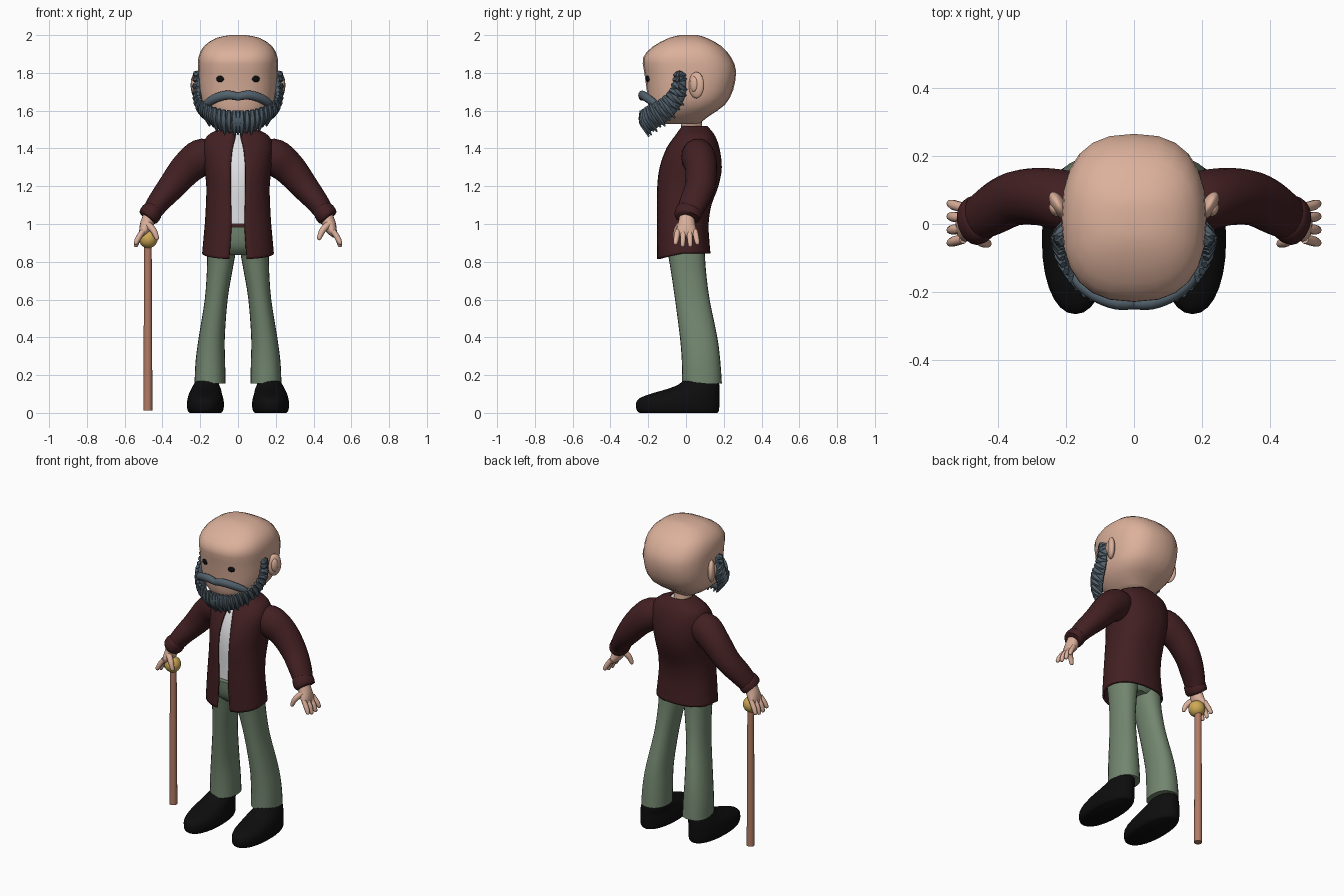
import bpy, bmesh, math
from mathutils import Vector, Matrix

if "Cube" in bpy.data.objects:
    bpy.data.objects.remove(bpy.data.objects["Cube"])


def material(name, r, g, b):
    m = bpy.data.materials.new(name)
    m.diffuse_color = (r, g, b, 1)
    m.use_nodes = True
    m.node_tree.nodes["Principled BSDF"].inputs["Base Color"].default_value = m.diffuse_color
    return m


SKIN = material("skin", 0.72, 0.44, 0.33)
WINE = material("wine_cloth", 0.055, 0.014, 0.016)
GREEN = material("green_cloth", 0.17, 0.24, 0.16)
WHITE = material("white_cloth", 0.75, 0.75, 0.77)
BLACK = material("black", 0.004, 0.004, 0.004)
BEARD = material("blue_grey_hair", 0.085, 0.12, 0.15)
WOOD = material("wood", 0.45, 0.20, 0.13)
GOLD = material("gold", 0.62, 0.40, 0.09)


def finish(name, bm, mat, mirror=False, recalc=True):
    if recalc:
        bmesh.ops.recalc_face_normals(bm, faces=bm.faces)
    me = bpy.data.meshes.new(name)
    bm.to_mesh(me)
    bm.free()
    me.materials.append(mat)
    ob = bpy.data.objects.new(name, me)
    bpy.context.collection.objects.link(ob)
    for p in me.polygons:
        p.use_smooth = True
    bpy.ops.object.select_all(action='DESELECT')
    bpy.context.view_layer.objects.active = ob
    ob.select_set(True)
    bpy.ops.object.shade_smooth_by_angle(angle=math.radians(50))
    if mirror:
        ob.modifiers.new("mirror", 'MIRROR').use_mirror_merge = False
    return ob


def smooth(rows, k=3):
    """Catmull-Rom interpolation of rows of numbers."""
    out = []
    for i in range(len(rows) - 1):
        a, b, c, d = rows[max(i - 1, 0)], rows[i], rows[i + 1], rows[min(i + 2, len(rows) - 1)]
        for s in range(k):
            t = s / k
            out.append([0.5 * (2 * q + (r - p) * t + (2 * p - 5 * q + 4 * r - u) * t * t
                               + (3 * q - p - 3 * r + u) * t ** 3) for p, q, r, u in zip(a, b, c, d)])
    return out + [list(rows[-1])]


def skin(bm, rings, closed=True):
    vs = [[bm.verts.new(p) for p in ring] for ring in rings]
    n = len(vs[0])
    for a, b in zip(vs, vs[1:]):
        for j in range(n if closed else n - 1):
            k = (j + 1) % n
            bm.faces.new((a[j], a[k], b[k], b[j]))
    if closed:
        bm.faces.new(vs[0][::-1])
        bm.faces.new(vs[-1])


def loft(name, rows, mat, n=24, p=2.0, mirror=False, gaps=False, dip=0.0, k=3):
    """Stack of upright superellipse rings: (z, x0, x1, y0, y1[, front gap])."""
    rings = []
    for row in smooth(sorted(rows), k):
        z, x0, x1, y0, y1 = row[:5]
        hx, hy, cx, cy = (x1 - x0) / 2, (y1 - y0) / 2, (x0 + x1) / 2, (y0 + y1) / 2
        start = math.asin((max(row[5], 0.002) / hx) ** (p / 2)) if gaps else 0
        ring = []
        for j in range(n):
            t = -math.pi / 2 + start + (2 * math.pi - 2 * start) * j / (n - 1 if gaps else n)
            c, s = math.cos(t), math.sin(t)
            low = dip * max(0, -s) * max(0, (0.95 - z) / 0.1)
            ring.append((cx + hx * math.copysign(abs(c) ** (2 / p), c),
                         cy + hy * math.copysign(abs(s) ** (2 / p), s), z - low))
        rings.append(ring)
    bm = bmesh.new()
    skin(bm, rings, not gaps)
    return finish(name, bm, mat, mirror, recalc=not gaps)


def tube(bm, pts, n=12, k=3, rounded=True):
    """Sweep along (x, y, z, radius, radius towards y)."""
    rows = smooth(pts, k)
    if rounded:
        e, r = rows[-1], min(rows[-1][3:])
        d = (Vector(e[:3]) - Vector(rows[-2][:3])).normalized()
        for f, g in ((0.55, 0.8), (0.85, 0.45)):
            rows.append([*(Vector(e[:3]) + d * r * f), e[3] * g, e[4] * g])
    c = [Vector(r[:3]) for r in rows]
    rings = []
    for i, r in enumerate(rows):
        t = (c[min(i + 1, len(c) - 1)] - c[max(i - 1, 0)]).normalized()
        u = t.cross(Vector((0, 1, 0))).normalized()
        w = u.cross(t)
        rings.append([c[i] + u * r[3] * math.cos(a) + w * r[4] * math.sin(a)
                      for a in (2 * math.pi * j / n for j in range(n))])
    skin(bm, rings)


def ball(name, loc, size, mat, mirror=False, turn=0):
    bm = bmesh.new()
    m = Matrix.Translation(loc) @ Matrix.Rotation(turn, 4, 'Z') @ Matrix.Diagonal((*size, 1))
    bmesh.ops.create_uvsphere(bm, u_segments=20, v_segments=12, radius=1, matrix=m)
    return finish(name, bm, mat, mirror)


# Head, neck, ears, eyes
loft("head", [(2.0, -.04, .04, -.03, .06), (1.985, -.115, .115, -.09, .11), (1.94, -.182, .182, -.175, .19),
              (1.88, -.21, .21, -.228, .24), (1.81, -.212, .212, -.222, .265), (1.71, -.208, .208, -.208, .25),
              (1.63, -.19, .19, -.2, .205), (1.57, -.14, .14, -.185, .12), (1.53, -.08, .08, -.15, .07)],
     SKIN, p=2.5, k=2)
loft("neck", [(1.42, -.055, .055, -.02, .09), (1.6, -.05, .05, -.03, .08)], SKIN)
ball("ears", (.222, .055, 1.735), (.022, .045, .07), SKIN, True, -0.5)
ball("ear_hollows", (.234, .042, 1.74), (.014, .022, .04), SKIN, True, -0.5)
ball("eyes", (.095, -.203, 1.768), (.021, .009, .017), BLACK, True, 0.25)

# Beard: backing band with overlapping locks, plus moustache
stations = [(.208, -.06, 1.785, .205, .0, 1.80), (.212, -.085, 1.71, .21, .0, 1.68),
            (.2, -.14, 1.66, .187, -.06, 1.575), (.145, -.205, 1.625, .13, -.135, 1.515),
            (.075, -.228, 1.605, .07, -.185, 1.485), (0, -.235, 1.6, 0, -.2, 1.475)]
bm = bmesh.new()
rings = []
for s in smooth(stations, 4):
    a, b = Vector(s[:3]), Vector(s[3:])
    mid, half = (a + b) / 2, (b - a) / 2
    out = Vector((mid.x, mid.y + 0.02, 0)).normalized() * 0.018
    rings.append([mid + half * 0.92 * math.cos(q) + out * math.sin(q)
                  for q in (2 * math.pi * j / 12 for j in range(12))])
skin(bm, rings)
finish("beard_base", bm, BEARD, True)
bm = bmesh.new()
for i, s in enumerate(smooth(stations, 3)):
    a, b = Vector(s[:3]), Vector(s[3:])
    out = Vector((a.x, a.y, 0)).normalized()
    mid = (a + b) / 2 + out * 0.014
    tip = b + Vector((0, 0, -0.012 + 0.012 * (i % 2)))
    tube(bm, [(*a, .010, .012), (*mid, .021, .02), (*tip, .004, .005)], n=6)
finish("beard_locks", bm, BEARD, True)
bm = bmesh.new()
tube(bm, [(-.005, -.232, 1.672, .02, .018), (.05, -.232, 1.683, .024, .02), (.11, -.21, 1.67, .024, .02),
          (.155, -.175, 1.645, .022, .02), (.185, -.14, 1.615, .012, .012)])
finish("moustache", bm, BEARD, True)

# Open jacket, shirt behind the opening
body = [(1.52, .065, -.02, .11, .012), (1.5, .105, -.035, .13, .012), (1.465, .165, -.06, .155, .014),
        (1.4, .185, -.105, .178, .03), (1.3, .178, -.142, .19, .04), (1.2, .168, -.155, .172, .04),
        (1.1, .17, -.155, .135, .038), (1.0, .176, -.155, .12, .035), (.9, .185, -.155, .125, .042),
        (.845, .19, -.155, .13, .048)]
jacket = loft("jacket", [(z, -h, h, y0, y1, g) for z, h, y0, y1, g in body], WINE, 40, 2.3, gaps=True, dip=.03)
jacket.modifiers.new("thickness", 'SOLIDIFY').thickness = 0.012
loft("shirt", [(z, -h * .86, h * .86, y0 + .022, y1 - .025) for z, h, y0, y1, g in body if .95 < z < 1.51],
     WHITE, 28, 2.3)

# Sleeves and cuffs
bm = bmesh.new()
tube(bm, [(.11, .06, 1.375, .07, .07), (.19, .065, 1.355, .097, .09), (.27, .08, 1.295, .088, .085),
          (.35, .075, 1.2, .074, .08), (.42, .04, 1.115, .06, .075), (.468, .008, 1.045, .05, .062)],
     20, 4, rounded=False)
finish("sleeves", bm, WINE, True)
bm = bmesh.new()
tube(bm, [(.448, .02, 1.077, .046, .06), (.453, .016, 1.07, .056, .07), (.463, .012, 1.055, .058, .072),
          (.473, .006, 1.038, .056, .07), (.479, .004, 1.03, .045, .06)], 20, 2, rounded=False)
finish("cuffs", bm, WINE, True)

# Hands
bm = bmesh.new()
tube(bm, [(.468, .005, 1.05, .032, .038), (.482, .003, 1.0, .036, .046), (.497, .002, .965, .028, .054),
          (.508, .002, .945, .018, .05)], 16)
for y, drop in ((-.044, .012), (-.014, 0), (.018, 0), (.048, .012)):
    tube(bm, [(.502, y, .965, .014, .014), (.528, y * 1.15, .925, .015, .015),
              (.54, y * 1.25, .888 + drop, .012, .012)], 10)
tube(bm, [(.48, -.025, 1.0, .018, .02), (.447, -.05, .965, .017, .017), (.43, -.058, .925, .012, .012)], 10)
finish("hands", bm, SKIN, True)

# Trousers
loft("trouser_legs", [(.155, .066, .23, -.02, .19), (.27, .068, .225, -.022, .182), (.4, .07, .208, -.032, .166),
                      (.6, .055, .176, -.058, .125), (.75, .03, .165, -.08, .106), (.85, .012, .163, -.098, .1),
                      (.93, .0, .155, -.12, .1)], GREEN, p=2.2, mirror=True)
loft("trouser_hips", [(.835, -.09, .09, -.08, .08), (.87, -.15, .15, -.115, .1), (.92, -.158, .158, -.132, .105),
                      (.985, -.155, .155, -.138, .1)], GREEN, p=2.3)

# Shoes
loft("shoes", [(0, .09, .255, -.245, .165), (.012, .079, .266, -.26, .174), (.045, .074, .271, -.265, .177),
               (.075, .078, .267, -.25, .178), (.1, .085, .26, -.19, .178), (.125, .09, .248, -.105, .178),
               (.15, .1, .235, -.04, .176), (.185, .105, .215, .0, .168)], BLACK, 28, 2.15, True)

# Walking cane
loft("cane_shaft", [(.012, -.501, -.453, -.006, .042), (.9, -.497, -.457, -.002, .038)], WOOD, 16)
ball("cane_knob", (-.475, .008, .922), (.05, .05, .05), GOLD)
